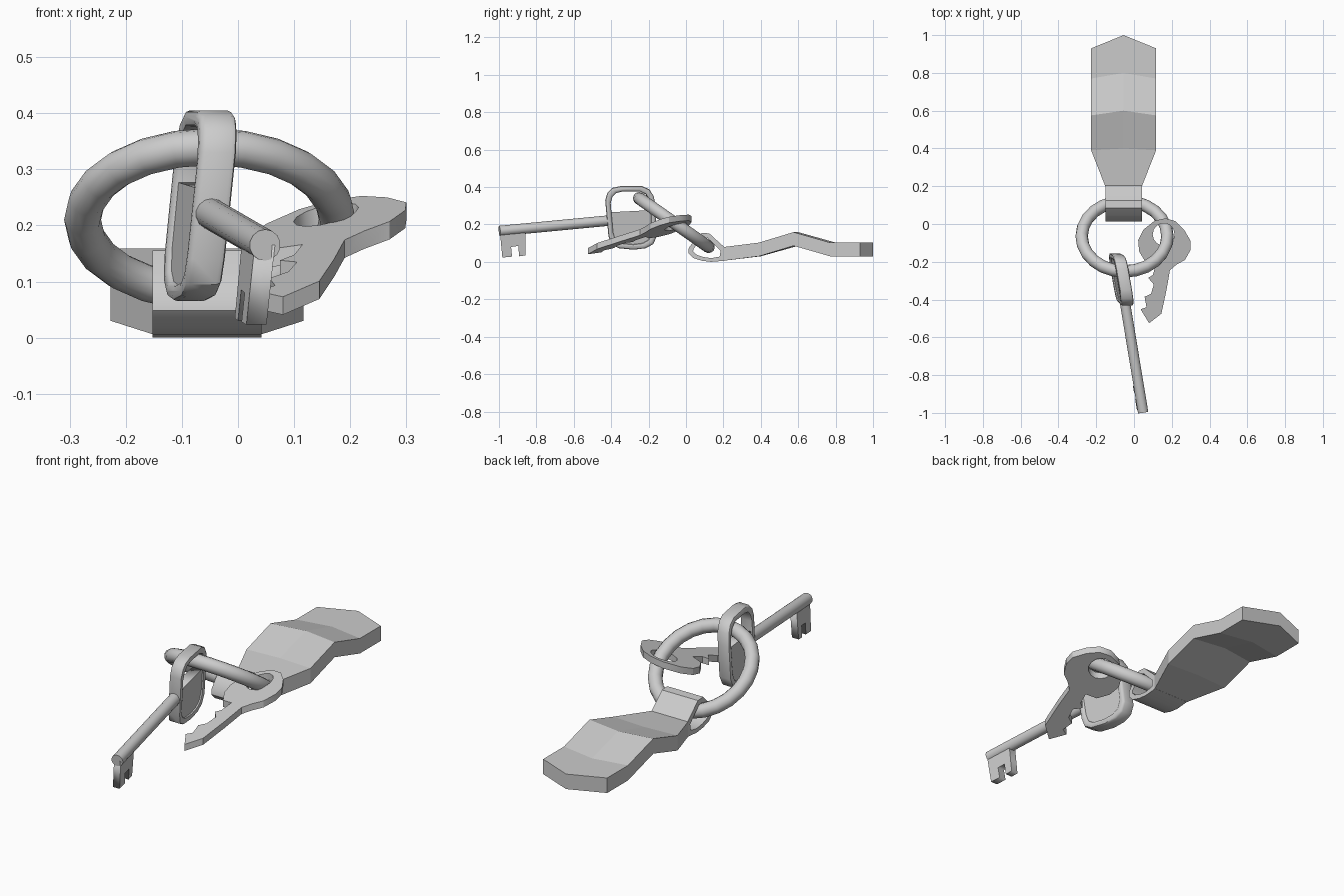
import bpy, bmesh, math
from mathutils import Vector, Matrix

if "Cube" in bpy.data.objects:
    bpy.data.objects.remove(bpy.data.objects["Cube"])


def finish(name, bm, smooth=None):
    bmesh.ops.remove_doubles(bm, verts=bm.verts, dist=1e-5)
    bmesh.ops.recalc_face_normals(bm, faces=bm.faces)
    me = bpy.data.meshes.new(name)
    bm.to_mesh(me)
    bm.free()
    ob = bpy.data.objects.new(name, me)
    bpy.context.collection.objects.link(ob)
    if smooth:
        bpy.ops.object.select_all(action='DESELECT')
        ob.select_set(True)
        bpy.context.view_layer.objects.active = ob
        bpy.ops.object.shade_smooth_by_angle(angle=math.radians(smooth))
    return ob


def plate(name, loops, half, place, bevel=0.0, smooth=None):
    """Flat plate from outline (plus holes); place maps (u, v, depth) to space."""
    cu = bpy.data.curves.new(name + "_outline", 'CURVE')
    cu.dimensions, cu.fill_mode = '2D', 'BOTH'
    cu.extrude, cu.bevel_depth = half - bevel, bevel
    cu.offset, cu.bevel_resolution = -bevel, 1
    for pts in loops:
        sp = cu.splines.new('POLY')
        sp.points.add(len(pts) - 1)
        for p, (u, v) in zip(sp.points, pts):
            p.co = (u, v, 0, 1)
        sp.use_cyclic_u = True
    tmp = bpy.data.objects.new(name + "_tmp", cu)
    bpy.context.collection.objects.link(tmp)
    dg = bpy.context.evaluated_depsgraph_get()
    me = bpy.data.meshes.new_from_object(tmp.evaluated_get(dg))
    bm = bmesh.new()
    bm.from_mesh(me)
    bpy.data.objects.remove(tmp)
    bpy.data.meshes.remove(me)
    for v in bm.verts:
        v.co = place(*v.co)
    return finish(name, bm, smooth)


# Split ring, tilted and threaded through everything
bm = bmesh.new()
N, M, R, r = 24, 12, 0.227, 0.033
tilt = Matrix.Translation((-0.05, -0.065, 0.21)) @ Matrix.Rotation(math.radians(-35), 4, 'X')
grid = []
for i in range(N):
    a = math.tau * i / N
    row = []
    for j in range(M):
        b = math.tau * j / M
        d = R + r * math.cos(b)
        row.append(bm.verts.new(tilt @ Vector((d * math.cos(a), d * math.sin(a), r * math.sin(b)))))
    grid.append(row)
for i in range(N):
    for j in range(M):
        k, l = (i + 1) % N, (j + 1) % M
        bm.faces.new((grid[i][j], grid[k][j], grid[k][l], grid[i][l]))
finish("split_ring", bm, 50)

# Fob tag: wavy, tapered strip with a pointed end
CX, T = -0.055, 0.073
stations = [(0.20, 0.20, 0.097, 0.006), (0.39, 0.40, 0.172, 0.03), (0.575, 0.60, 0.172, 0.086),
            (0.77, 0.80, 0.172, 0.03), (0.93, 1.0, 0.172, 0.03)]
bm = bmesh.new()
rows = []
for ye, yc, w, z in stations:
    top = [bm.verts.new((CX + s * w, yc if s == 0 else ye, z + T)) for s in (-1, 0, 1)]
    bot = [bm.verts.new((CX + s * w, yc if s == 0 else ye, z)) for s in (1, 0, -1)]
    rows.append(top + bot)
for a, b in zip(rows, rows[1:]):
    for j in range(6):
        k = (j + 1) % 6
        bm.faces.new((a[j], b[j], b[k], a[k]))
bm.faces.new(rows[0])
bm.faces.new(rows[-1])
finish("fob_tag", bm)

# Fob loop: strap folded around the ring
outer = [(0.205, 0.079), (0.165, 0.115), (0.125, 0.152), (0.085, 0.155), (0.045, 0.115), (0.015, 0.075),
         (0.012, 0.048), (0.04, 0.02), (0.085, 0.006), (0.135, 0.0), (0.205, 0.006)]
inner = [(0.185, 0.06), (0.15, 0.095), (0.117, 0.128), (0.093, 0.13), (0.065, 0.1), (0.04, 0.07),
         (0.038, 0.056), (0.055, 0.039), (0.092, 0.026), (0.135, 0.02), (0.18, 0.028)]
plate("fob_loop", [outer, inner], 0.097, lambda u, v, d: Vector((CX + d, u, v)), smooth=35)

# Flat door key lying on a slope
blade = [(0.167, 0.03), (0.22, 0.015), (0.265, -0.03), (0.30, -0.09), (0.298, -0.14), (0.27, -0.19),
         (0.225, -0.215), (0.19, -0.245), (0.172, -0.35), (0.145, -0.475), (0.08, -0.525), (0.035, -0.452),
         (0.066, -0.44), (0.056, -0.385), (0.09, -0.37), (0.105, -0.32), (0.075, -0.285), (0.1, -0.27),
         (0.115, -0.215), (0.06, -0.2), (0.027, -0.145), (0.022, -0.085), (0.05, -0.03), (0.11, 0.018)]
hole = [(0.157 + 0.058 * math.cos(math.tau * i / 14), -0.055 + 0.06 * math.sin(math.tau * i / 14))
        for i in range(14)]
plate("flat_key", [blade, hole], 0.016,
      lambda u, v, d: Vector((u, v, 0.184 + 0.22 * u + 0.276 * v + d)), smooth=30)


# Long lever key: side profiles (y, z) leaned into place
def lean(u, v, d):
    axis = 0.22 + 0.096 * (u + 0.42)
    return Vector((-0.047 - 0.165 * (u + 0.42) + 0.09 * (v - axis) + d, u, v))


rim = [(-0.432, 0.33), (-0.42, 0.37), (-0.395, 0.395), (-0.35, 0.405), (-0.235, 0.405), (-0.195, 0.387),
       (-0.172, 0.35), (-0.163, 0.29), (-0.155, 0.14), (-0.175, 0.095), (-0.215, 0.073), (-0.28, 0.065),
       (-0.36, 0.073), (-0.4, 0.095), (-0.415, 0.14)]
mid = Vector((-0.293, 0.236))
opening = [(mid.x + (y - mid.x) * 0.79, mid.y + (z - mid.y) * 0.83) for y, z in rim]
plate("lever_key_bow_rim", [rim, opening], 0.033, lean, bevel=0.01, smooth=40)
web = [(-0.41, 0.265), (-0.18, 0.277), (-0.175, 0.14), (-0.2, 0.095), (-0.28, 0.08), (-0.37, 0.09), (-0.4, 0.14)]
plate("lever_key_bow_web", [web], 0.024, lean)

# Shaft
a, b = lean(-0.41, 0.221, 0), lean(-0.997, 0.165, 0)
bm = bmesh.new()
bmesh.ops.create_cone(bm, cap_ends=True, segments=14, radius1=0.028, radius2=0.028, depth=(b - a).length,
                      matrix=Matrix.Translation((a + b) / 2) @ (b - a).to_track_quat('Z', 'Y').to_matrix().to_4x4())
finish("lever_key_shaft", bm, 40)

# Bit with notch
bit = [(-0.995, 0.165), (-0.86, 0.178), (-0.857, 0.035), (-0.892, 0.03), (-0.897, 0.085), (-0.935, 0.08),
       (-0.93, 0.028), (-0.982, 0.023)]
plate("lever_key_bit", [bit], 0.018, lean)
